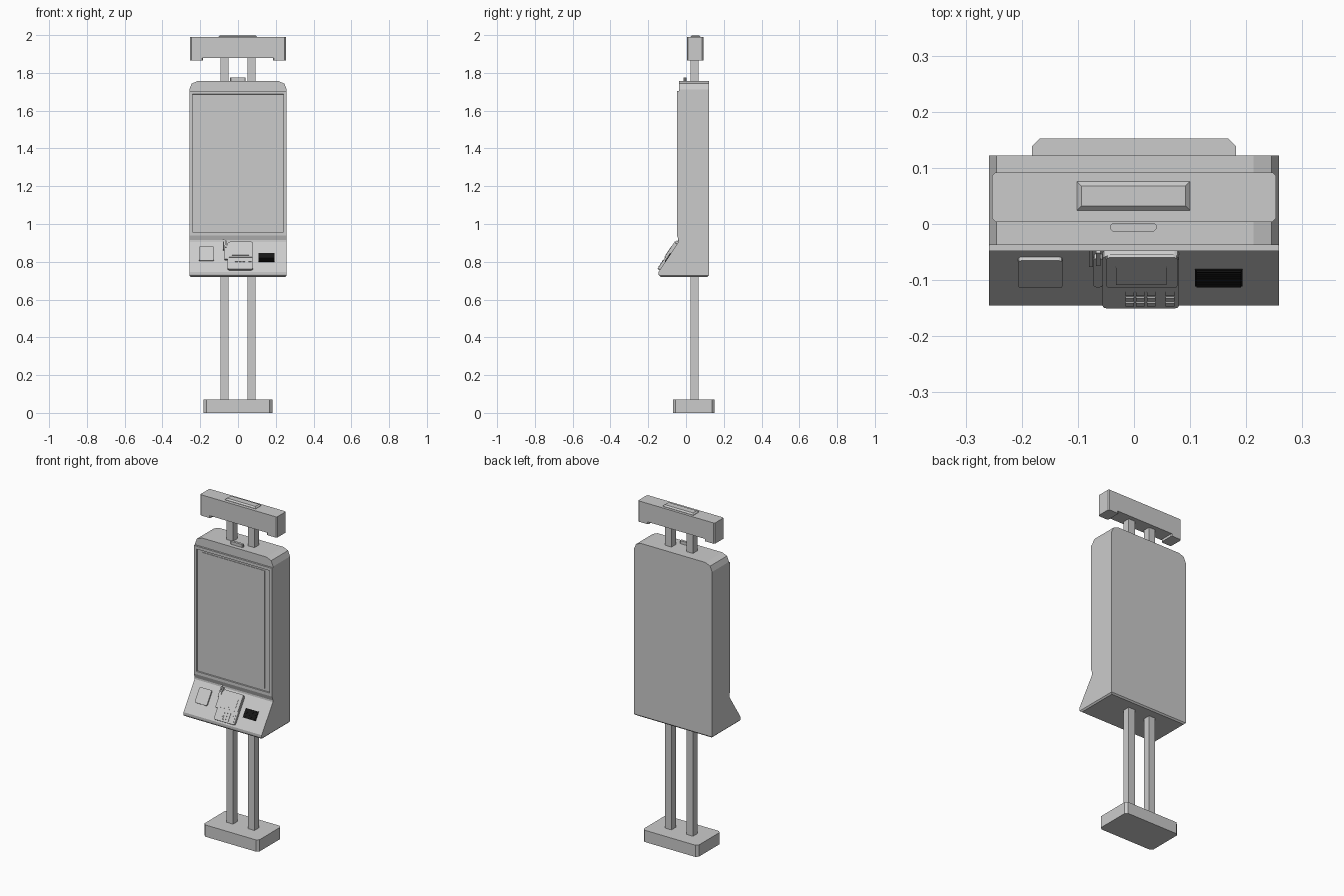
import bpy, bmesh, math
from mathutils import Matrix

cube = bpy.data.objects.get("Cube")
if cube:
    bpy.data.objects.remove(cube, do_unlink=True)


def material(name, colour):
    m = bpy.data.materials.new(name)
    m.use_nodes = True
    m.diffuse_color = colour
    m.node_tree.nodes["Principled BSDF"].inputs["Base Color"].default_value = colour
    return m


GREY = material("light grey", (0.6, 0.6, 0.6, 1))
BLACK = material("vent black", (0.008, 0.008, 0.008, 1))


def finish(bm, name, mat=GREY):
    bmesh.ops.recalc_face_normals(bm, faces=bm.faces)
    mesh = bpy.data.meshes.new(name)
    bm.to_mesh(mesh)
    bm.free()
    mesh.materials.append(mat)
    obj = bpy.data.objects.new(name, mesh)
    bpy.context.collection.objects.link(obj)
    return obj


def bevel(bm, test, width, segments=1):
    edges = [e for e in bm.edges if test(e)]
    bmesh.ops.bevel(bm, geom=edges, offset=width, segments=segments,
                    profile=0.5, affect='EDGES')


def along(e, axis):
    d = e.verts[1].co - e.verts[0].co
    return abs(d[axis]) > 0.99 * d.length


def box_mesh(x, y, z):
    bm = bmesh.new()
    size = [b - a for a, b in (x, y, z)]
    mid = [(a + b) / 2 for a, b in (x, y, z)]
    bmesh.ops.create_cube(bm, size=1, matrix=Matrix.Translation(mid) @ Matrix.Diagonal((*size, 1)))
    return bm


def box(name, x, y, z, corner=0, segments=1, axis=2):
    bm = box_mesh(x, y, z)
    if corner:
        bevel(bm, lambda e: along(e, axis), corner, segments)
    return finish(bm, name)


def side_prism(profile, half):
    """Extrude a (y, z) outline across the width."""
    bm = bmesh.new()
    face = bm.faces.new([bm.verts.new((-half, y, z)) for y, z in profile])
    ext = bmesh.ops.extrude_face_region(bm, geom=[face])
    for v in ext["geom"]:
        if isinstance(v, bmesh.types.BMVert):
            v.co.x = half
    bmesh.ops.recalc_face_normals(bm, faces=bm.faces)
    return bm


# Sloping control panel: top and bottom edge in (y, z)
TOP, LOW = (-0.04, 0.905), (-0.145, 0.747)
RISE, RUN = TOP[1] - LOW[1], TOP[0] - LOW[0]
SLOPE = math.atan2(RISE, RUN)


def on_panel(name, x, z, thick, lift=0.0, corner=0.0, mat=GREY):
    """Plate lying on the sloping panel, placed by its x and z spans."""
    mid_z = sum(z) / 2
    mid_y = TOP[0] - (TOP[1] - mid_z) * RUN / RISE
    half = (z[1] - z[0]) / math.sin(SLOPE) / 2
    bm = box_mesh(x, (-half, half), (lift - 0.002, lift + thick))
    if corner:
        bevel(bm, lambda e: along(e, 2), corner, 2)
    bm.transform(Matrix.Translation((0, mid_y, mid_z)) @ Matrix.Rotation(SLOPE, 4, 'X'))
    return finish(bm, name, mat)


# Stand
box("base", (-0.182, 0.182), (-0.07, 0.152), (0, 0.07), 0.014)
for side, s in (("left", 1), ("right", -1)):
    a, b = sorted((s * 0.05, s * 0.092))
    box(side + "_post", (a, b), (0.024, 0.066), (0.06, 1.885))

# Cabinet shell with chamfered shoulders and softened underside
W = 0.258
shell = side_prism([(0.122, 0.72), (-0.142, 0.72), (-0.145, 0.735), LOW, TOP,
                    (-0.037, 0.94), (-0.037, 1.757), (0.122, 1.757)], W)
bevel(shell, lambda e: along(e, 1) and min(v.co.z for v in e.verts) > 1.7, 0.045, 2)
bevel(shell, lambda e: max(v.co.z for v in e.verts) < 0.725, 0.008)
finish(shell, "cabinet")

# Front frame with recessed opening
frame = side_prism([(-0.036, 1.705), (-0.048, 1.705), (-0.048, 0.94), (-0.036, 0.905)], W)
frame.faces.ensure_lookup_table()
front = max(frame.faces, key=lambda f: -f.normal.y * f.calc_area())
bmesh.ops.inset_region(frame, faces=[front], thickness=0.025)
bmesh.ops.inset_region(frame, faces=[front], thickness=0.001, depth=-0.008)
finish(frame, "screen_frame")
box("display", (-0.206, 0.206), (-0.043, -0.038), (0.972, 1.675))

# Camera on top of the cabinet
box("camera", (-0.042, 0.04), (-0.013, 0.002), (1.75, 1.775), 0.004)

# Header sign
box("header", (-0.253, 0.253), (0.004, 0.092), (1.88, 1.99), 0.006)
for side, s in (("left", 1), ("right", -1)):
    a, b = sorted((s * 0.185, s * 0.253))
    box(side + "_header_foot", (a, b), (0.004, 0.092), (1.866, 1.885), 0.006)
cap = box_mesh((-0.102, 0.1), (0.024, 0.076), (1.985, 2.0))
bevel(cap, lambda e: min(v.co.z for v in e.verts) > 1.99, 0.008)
finish(cap, "header_cap")

# Scanner pad
on_panel("scanner_pad", (-0.207, -0.127), (0.803, 0.877), 0.008, corner=0.007)

# Payment terminal with screen and keys
on_panel("terminal_body", (-0.056, 0.08), (0.755, 0.895), 0.013, corner=0.008)
on_panel("terminal_head", (-0.05, 0.078), (0.815, 0.897), 0.004, 0.013, 0.008)
on_panel("terminal_screen", (-0.032, 0.058), (0.825, 0.872), 0.002, 0.017)
for row in range(3):
    z = 0.764 + row * 0.014
    for col in range(3):
        x = -0.015 + col * 0.019
        on_panel("number_key", (x, x + 0.015), (z, z + 0.009), 0.003, 0.013)
    on_panel("function_key", (0.056, 0.072), (z, z + 0.009), 0.003, 0.013)

# Bracket beside the terminal
on_panel("bracket_arm", (-0.072, -0.056), (0.808, 0.885), 0.01, corner=0.005)
on_panel("bracket_pin", (-0.08, -0.073), (0.86, 0.915), 0.008)
on_panel("bracket_clip", (-0.068, -0.06), (0.87, 0.905), 0.014)

# Slatted vent
on_panel("vent_back", (0.109, 0.193), (0.8, 0.845), 0.002, mat=BLACK)
for i in range(8):
    z = 0.801 + i * 0.0055
    on_panel("vent_slat", (0.111, 0.191), (z, z + 0.0035), 0.003, 0.002, mat=BLACK)
